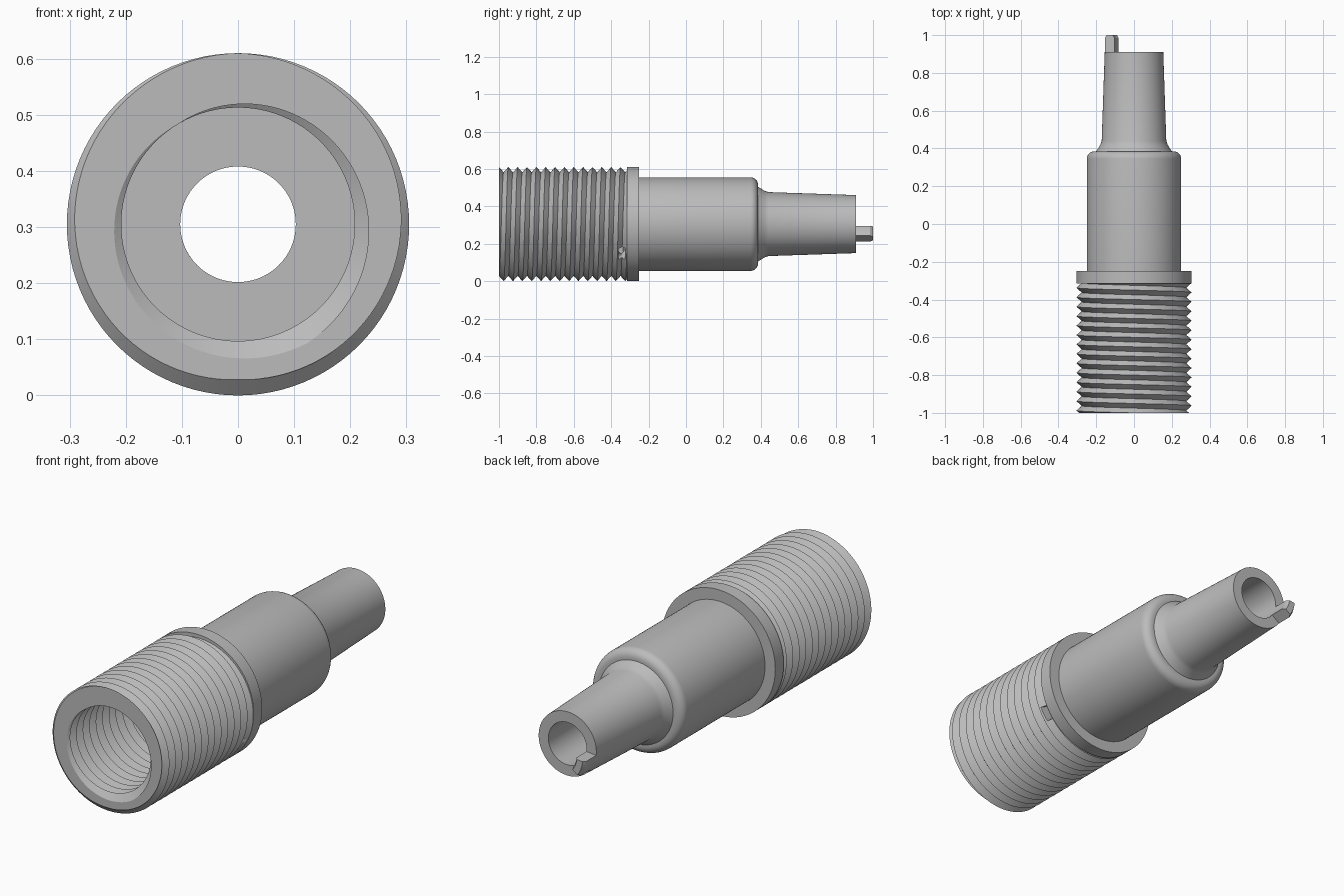
import bpy, bmesh
from math import sin, cos, pi, radians, floor

cube = bpy.data.objects.get("Cube")
if cube:
    bpy.data.objects.remove(cube)

AXIS_Z = 0.305
SEGMENTS = 96
FRONT, SLEEVE_END = -1.0, -0.305
PITCH = 0.05

grey = bpy.data.materials.new("plain grey")
grey.use_nodes = True
grey.diffuse_color = (0.5, 0.5, 0.5, 1)
grey.node_tree.nodes["Principled BSDF"].inputs["Base Color"].default_value = (0.5, 0.5, 0.5, 1)


def at(r, angle, y):
    """Point at a radius and angle around the long axis."""
    return (r * cos(angle), y, AXIS_Z + r * sin(angle))


def finish(name, bm):
    bmesh.ops.remove_doubles(bm, verts=bm.verts, dist=1e-5)
    bmesh.ops.recalc_face_normals(bm, faces=bm.faces)
    mesh = bpy.data.meshes.new(name)
    bm.to_mesh(mesh)
    bm.free()
    mesh.materials.append(grey)
    obj = bpy.data.objects.new(name, mesh)
    bpy.context.collection.objects.link(obj)
    bpy.ops.object.select_all(action='DESELECT')
    obj.select_set(True)
    bpy.context.view_layer.objects.active = obj
    bpy.ops.object.shade_smooth_by_angle(angle=radians(30))
    return obj


def sweep(name, section, start=0.0, end=2 * pi, steps=SEGMENTS):
    """Turn a closed section, given per angle as (radius, y) points, around the axis."""
    bm = bmesh.new()
    columns = []
    for i in range(steps + 1):
        a = start + (end - start) * i / steps
        columns.append([bm.verts.new(at(r, a, y)) for r, y in section(a)])
    n = len(columns[0])
    for c, d in zip(columns, columns[1:]):
        for j in range(n):
            k = (j + 1) % n
            bm.faces.new((c[j], c[k], d[k], d[j]))
    if end - start < 2 * pi - 0.01:
        bm.faces.new(columns[0])
        bm.faces.new(columns[-1])
    return finish(name, bm)


def thread(a, crest, root, phase):
    """Helical zigzag along the sleeve at one angle, trimmed flat at both ends."""
    turn = a / (2 * pi) - phase
    points = []
    for k in range(-3, int((SLEEVE_END - FRONT) / PITCH) * 2 + 7):
        y = min(max(FRONT + PITCH * (turn + k / 2), FRONT), SLEEVE_END)
        u = (y - FRONT) / PITCH - turn
        d = 2 * abs(u - floor(u + 0.5))
        points.append((crest + (root - crest) * d, y))
    return points


# Sleeve threaded outside and inside
sleeve = sweep("threaded_sleeve", lambda a: thread(a, 0.305, 0.277, 0.25)
               + thread(a, 0.208, 0.245, 0.333)[::-1])

# Small notch where the threads run out
cutter = sweep("notch_cutter", lambda a: [(0.2, -0.36), (0.32, -0.36), (0.32, -0.325), (0.2, -0.325)],
               radians(-40), radians(-26), 6)
cutter.hide_render = True
cutter.hide_viewport = True
notch = sleeve.modifiers.new("notch", 'BOOLEAN')
notch.operation = 'DIFFERENCE'
notch.solver = 'EXACT'
notch.object = cutter

# Flange, barrel with rounded shoulder, and tapered nozzle with stepped bore
shoulder = [(0.21 + 0.04 * cos(t * pi / 12), 0.345 + 0.04 * sin(t * pi / 12)) for t in range(7)]
profile = [(0.21, -0.315), (0.305, -0.315), (0.305, -0.25), (0.25, -0.25)] + shoulder + [
    (0.2, 0.385), (0.178, 0.42), (0.171, 0.44), (0.155, 0.91),
    (0.103, 0.91), (0.103, 0.34), (0.21, 0.34)]
sweep("barrel_and_nozzle", lambda a: profile)

# Drive tab on the nozzle end
tab = sweep("end_tab", lambda a: [(0.103, 0.9), (0.155, 0.9), (0.155, 0.985),
                                  (0.145, 1.0), (0.113, 1.0), (0.103, 0.985)],
            radians(186), radians(217), 6)
